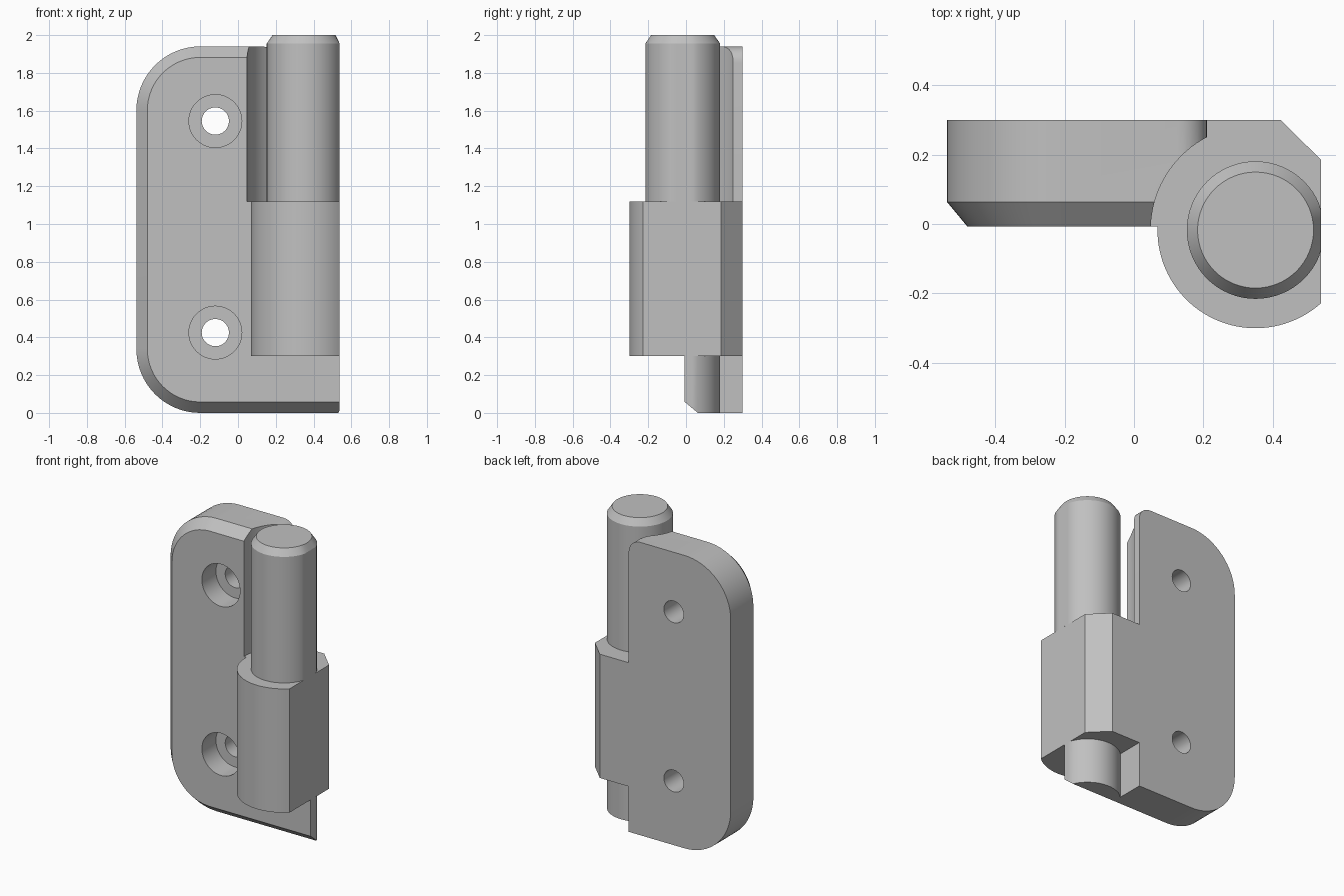
import bpy, bmesh
from math import radians, sin, cos
from mathutils import Matrix, Vector

cube = bpy.data.objects.get("Cube")
if cube:
    bpy.data.objects.remove(cube, do_unlink=True)

# Shared dimensions
CX, CY = 0.35, -0.0175          # pin axis
PIN_R, KNUCKLE_R, RELIEF_R = 0.198, 0.2825, 0.302
SIDE, BACK, FRONT = 0.538, 0.30, -0.007
PLATE_RIGHT, PLATE_TOP = 0.21, 1.94
LOW, MID, TOP = 0.30, 1.12, 2.0  # knuckle bottom, knuckle top, pin top
CHAMFER, CHAMFER_DEPTH = 0.058, 0.07

steel = bpy.data.materials.new("satin grey steel")
steel.use_nodes = True
steel.diffuse_color = (0.53, 0.53, 0.53, 1)
steel.node_tree.nodes["Principled BSDF"].inputs["Base Color"].default_value = (0.53, 0.53, 0.53, 1)


def arc(cx, cy, r, start, end, steps):
    angles = [radians(start + (end - start) * i / steps) for i in range(steps + 1)]
    return [(cx + r * cos(a), cy + r * sin(a)) for a in angles]


def make_object(name, bm):
    bmesh.ops.recalc_face_normals(bm, faces=bm.faces)
    mesh = bpy.data.meshes.new(name)
    bm.to_mesh(mesh)
    bm.free()
    mesh.materials.append(steel)
    ob = bpy.data.objects.new(name, mesh)
    bpy.context.collection.objects.link(ob)
    return ob


def loft(loops):
    """Closed solid through matching loops of 3D points."""
    bm = bmesh.new()
    rings = [[bm.verts.new(p) for p in loop] for loop in loops]
    for a, b in zip(rings, rings[1:]):
        for i in range(len(a)):
            j = (i + 1) % len(a)
            bm.faces.new((a[i], a[j], b[j], b[i]))
    bm.faces.new(rings[0])
    bm.faces.new(rings[-1])
    return bm


def prism(outline, z0, z1):
    return loft([[(x, y, z) for x, y in outline] for z in (z0, z1)])


def activate(ob):
    bpy.ops.object.select_all(action='DESELECT')
    ob.select_set(True)
    bpy.context.view_layer.objects.active = ob


def combine(ob, other, operation):
    mod = ob.modifiers.new("combine", 'BOOLEAN')
    mod.operation, mod.solver, mod.object = operation, 'EXACT', other
    activate(ob)
    bpy.ops.object.modifier_apply(modifier=mod.name)
    bpy.data.objects.remove(other, do_unlink=True)


def hole_cutter(x, z, r, y0, y1):
    bm = bmesh.new()
    place = Matrix.Translation((x, (y0 + y1) / 2, z)) @ Matrix.Rotation(radians(90), 4, 'X')
    bmesh.ops.create_cone(bm, cap_ends=True, segments=48, radius1=r, radius2=r,
                          depth=y1 - y0, matrix=place)
    return make_object("hole_cutter", bm)


# Leaf plate with rounded corners and a chamfered front rim
def plate_outline(inset):
    r, corner = 0.338, 0.085
    left = -SIDE + r
    pts = [(PLATE_RIGHT, inset)]
    pts += arc(left, r, r - inset, 270, 180, 16)
    pts += arc(left, PLATE_TOP - r, r - inset, 180, 90, 16)
    pts += [(x, z - inset) for x, z in
            arc(PLATE_RIGHT - corner, PLATE_TOP - corner, corner, 90, 0, 8)]
    return pts


levels = ((BACK, 0), (FRONT + CHAMFER_DEPTH, 0), (FRONT, CHAMFER))
leaf = make_object("hinge_leaf", loft(
    [[(x, y, z) for x, z in plate_outline(inset)] for y, inset in levels]))

# Round relief beside the pin
relief = make_object("relief_cutter", prism(
    arc(CX, CY, RELIEF_R, 0, 360, 96)[:-1], MID, TOP + 0.2))
combine(leaf, relief, 'DIFFERENCE')

# Counterbored screw holes
for z in (0.425, 1.545):
    combine(leaf, hole_cutter(-0.12, z, 0.14, -0.2, 0.14), 'DIFFERENCE')
    combine(leaf, hole_cutter(-0.12, z, 0.072, -0.2, 0.5), 'DIFFERENCE')

# Knuckle: round front, flat side, bevelled back corner
profile = arc(CX, CY, KNUCKLE_R, 172, 311.7, 40)
profile += [(SIDE, 0.185), (0.422, BACK), (0.15, BACK)]
knuckle = make_object("knuckle", prism(profile, LOW, MID))
combine(leaf, knuckle, 'UNION')


# Upper pin with chamfered tip and a narrow side flat
def pin_loop(r, z):
    return [(min(x, SIDE), y, z) for x, y in arc(CX, CY, r, 0, 360, 64)[:-1]]


pin = make_object("pin", loft([pin_loop(PIN_R, MID), pin_loop(PIN_R, TOP - 0.045),
                               pin_loop(PIN_R - 0.031, TOP)]))

# Half-round stub under the knuckle, trimmed to the plate's chamfer
half = [(min(x, SIDE), y) for x, y in arc(CX, CY, PIN_R, 3.1, 135, 32)]
stub_bm = prism([(PLATE_RIGHT, FRONT)] + [(SIDE, FRONT)] + half[1:], 0, LOW)
cut = bmesh.ops.bisect_plane(
    stub_bm, geom=stub_bm.verts[:] + stub_bm.edges[:] + stub_bm.faces[:],
    plane_co=Vector((0, FRONT, CHAMFER)),
    plane_no=Vector((0, -CHAMFER, -CHAMFER_DEPTH)), clear_outer=True)
bmesh.ops.holes_fill(stub_bm, edges=[e for e in stub_bm.edges if e.is_boundary])
stub = make_object("lower_stub", stub_bm)

for ob in (leaf, pin, stub):
    activate(ob)
    bpy.ops.object.shade_smooth_by_angle(angle=radians(25))
